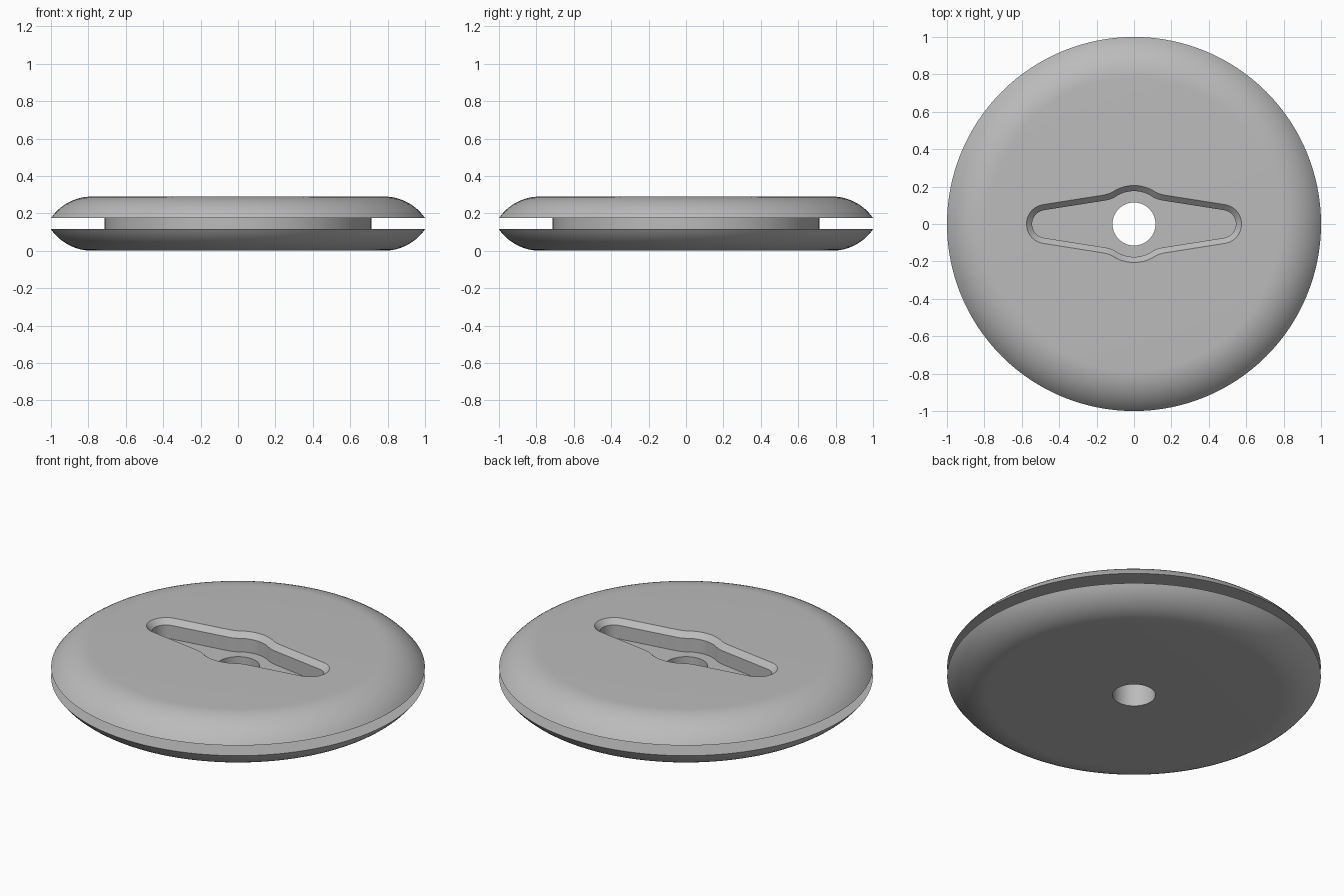
import bpy, bmesh, math
from mathutils import Vector

cube = bpy.data.objects.get("Cube")
if cube:
    bpy.data.objects.remove(cube, do_unlink=True)

SEGMENTS = 128
HEIGHT, RIM_LOW, RIM_HIGH = 0.29, 0.115, 0.175
HUB, BORE, FLAT = 0.714, 0.115, 0.78

grey = bpy.data.materials.new("plain grey")
grey.use_nodes = True
colour = (0.5, 0.5, 0.5, 1)
grey.diffuse_color = colour
grey.node_tree.nodes["Principled BSDF"].inputs["Base Color"].default_value = colour


def make_object(name, bm):
    bmesh.ops.recalc_face_normals(bm, faces=bm.faces)
    mesh = bpy.data.meshes.new(name)
    bm.to_mesh(mesh)
    bm.free()
    mesh.materials.append(grey)
    obj = bpy.data.objects.new(name, mesh)
    bpy.context.collection.objects.link(obj)
    return obj


def bridge(bm, a, b):
    for i in range(len(a)):
        j = (i + 1) % len(a)
        bm.faces.new((a[i], a[j], b[j], b[i]))


# Grooved wheel: lower half profile, mirrored, then turned around z
run = 1 - FLAT
radius = (run ** 2 + RIM_LOW ** 2) / (2 * RIM_LOW)
sweep = math.asin(run / radius)
arc = [(FLAT + radius * math.sin(sweep * i / 12),
        radius * (1 - math.cos(sweep * i / 12))) for i in range(13)]
lower = [(BORE, 0)] + arc + [(HUB, RIM_LOW)]
profile = lower + [(r, HEIGHT - z) for r, z in reversed(lower)]

bm = bmesh.new()
rings = []
for r, z in profile:
    rings.append([bm.verts.new((r * math.cos(t), r * math.sin(t), z))
                  for t in (math.tau * k / SEGMENTS for k in range(SEGMENTS))])
for i, ring in enumerate(rings):
    bridge(bm, ring, rings[(i + 1) % len(rings)])
wheel = make_object("grooved_wheel", bm)


def slot_outline(grow):
    """Tapered slot with round ends and a round middle, offset by grow."""
    end_x, end_r, mid_r, tilt = 0.47, 0.075 + grow, 0.176 + grow, 0.156
    normal = Vector((math.sin(tilt), math.cos(tilt)))
    along = Vector((-normal.y, normal.x))
    end = Vector((end_x, 0))
    quarter = []
    # Round end
    for i in range(11):
        t = (math.pi / 2 - tilt) * i / 10
        quarter.append(end + end_r * Vector((math.cos(t), math.sin(t))))
    # Blended corner where the straight side meets the middle circle
    base = end + end_r * normal
    b = base.dot(along)
    dist = -b - math.sqrt(b * b - base.length_squared + mid_r ** 2)
    corner = base + along * dist
    angle = math.atan2(corner.y, corner.x) + 0.2
    p0 = corner - along * 0.035
    p2 = mid_r * Vector((math.cos(angle), math.sin(angle)))
    for i in range(7):
        t = i / 6
        quarter.append(p0 * (1 - t) ** 2 + corner * 2 * t * (1 - t) + p2 * t * t)
    # Round middle
    for i in range(1, 9):
        t = angle + (math.pi / 2 - angle) * i / 8
        quarter.append(mid_r * Vector((math.cos(t), math.sin(t))))
    half = quarter + [Vector((-p.x, p.y)) for p in reversed(quarter[:-1])]
    return half + [Vector((p.x, -p.y)) for p in reversed(half[1:-1])]


# Slot cutter: straight walls with a chamfered mouth
bm = bmesh.new()
loops = []
for grow, z in ((0, 0.18), (0, HEIGHT - 0.03), (0.04, HEIGHT + 0.01)):
    loops.append([bm.verts.new((p.x, p.y, z)) for p in slot_outline(grow)])
for a, b in zip(loops, loops[1:]):
    bridge(bm, a, b)
bm.faces.new(loops[0])
bm.faces.new(loops[-1])
cutter = make_object("slot_cutter", bm)
cutter.hide_render = True

# Cut the slot and shade
bpy.ops.object.select_all(action="DESELECT")
bpy.context.view_layer.objects.active = wheel
wheel.select_set(True)
cut = wheel.modifiers.new("slot", "BOOLEAN")
cut.operation = "DIFFERENCE"
cut.solver = "EXACT"
cut.object = cutter
bpy.ops.object.modifier_apply(modifier=cut.name)
bpy.data.objects.remove(cutter, do_unlink=True)
bpy.ops.object.shade_smooth_by_angle(angle=math.radians(30))
